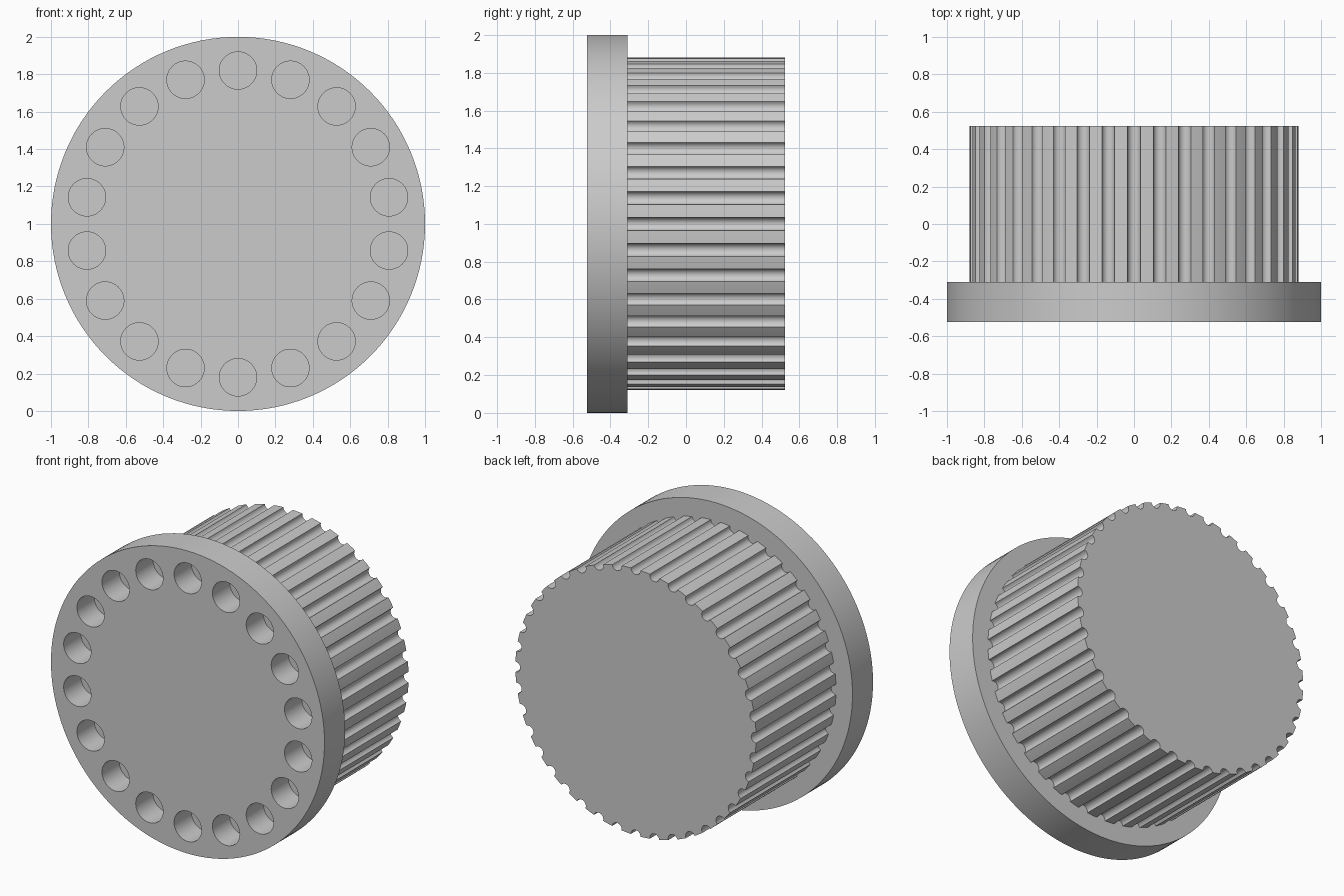
import bpy
import bmesh
from math import sin, cos, pi, radians, asin
from mathutils import Matrix, Vector

if "Cube" in bpy.data.objects:
    bpy.data.objects.remove(bpy.data.objects["Cube"], do_unlink=True)

FRONT, STEP, BACK = -0.525, -0.31, 0.525
AXIS_Z = 1.0

grey = bpy.data.materials.new("plain grey")
grey.use_nodes = True
grey.diffuse_color = (0.6, 0.6, 0.6, 1)
grey.node_tree.nodes["Principled BSDF"].inputs["Base Color"].default_value = (0.6, 0.6, 0.6, 1)


def ring_point(radius, angle):
    """Point around the y axis, with angle 0 at the top."""
    return Vector((radius * sin(angle), 0, AXIS_Z + radius * cos(angle)))


def circle(centre, radius, sides):
    return [centre + Vector((radius * sin(2 * pi * i / sides), 0,
                             radius * cos(2 * pi * i / sides))) for i in range(sides)]


def prism(name, outlines, y0, y1):
    """Extrude closed outlines along y into capped solids."""
    bm = bmesh.new()
    for outline in outlines:
        face = bm.faces.new([bm.verts.new((p.x, y0, p.z)) for p in outline])
        out = bmesh.ops.extrude_face_region(bm, geom=[face], use_keep_orig=True)
        moved = [v for v in out["geom"] if isinstance(v, bmesh.types.BMVert)]
        bmesh.ops.translate(bm, verts=moved, vec=(0, y1 - y0, 0))
    bmesh.ops.recalc_face_normals(bm, faces=bm.faces)
    mesh = bpy.data.meshes.new(name)
    bm.to_mesh(mesh)
    bm.free()
    mesh.materials.append(grey)
    obj = bpy.data.objects.new(name, mesh)
    bpy.context.collection.objects.link(obj)
    return obj


def smooth(obj):
    bpy.ops.object.select_all(action="DESELECT")
    obj.select_set(True)
    bpy.context.view_layer.objects.active = obj
    bpy.ops.object.shade_smooth_by_angle(angle=radians(30))


# Wide front flange with a ring of blind round holes
HOLES, HOLE_RING, HOLE_R, HOLE_DEPTH = 18, 0.82, 0.1, 0.18
flange = prism("flange", [circle(Vector((0, 0, AXIS_Z)), 1.0, 128)], FRONT, STEP)
cutter = prism("hole_cutter",
               [circle(ring_point(HOLE_RING, 2 * pi * k / HOLES), HOLE_R, 40) for k in range(HOLES)],
               FRONT - 0.1, FRONT + HOLE_DEPTH)
cutter.hide_render = True
cut = flange.modifiers.new("holes", "BOOLEAN")
cut.operation = "DIFFERENCE"
cut.solver = "EXACT"
cut.object = cutter
bpy.context.view_layer.objects.active = flange
bpy.ops.object.modifier_apply(modifier=cut.name)
bpy.data.objects.remove(cutter, do_unlink=True)
smooth(flange)

# Barrel with round grooves cut along its length
GROOVES, BARREL_R, GROOVE_R, ARC = 40, 0.88, 0.035, 10
half = asin(GROOVE_R / BARREL_R)
pitch = 2 * pi / GROOVES
outline = []
for k in range(GROOVES):
    mid = k * pitch
    radial = Vector((sin(mid), 0, cos(mid)))
    along = Vector((cos(mid), 0, -sin(mid)))
    centre = ring_point(BARREL_R * cos(half), mid)
    for i in range(ARC + 1):
        t = pi * i / ARC
        outline.append(centre - along * GROOVE_R * cos(t) - radial * GROOVE_R * sin(t))
    # land between two grooves
    for i in (1, 2):
        outline.append(ring_point(BARREL_R, mid + half + (pitch - 2 * half) * i / 3))
barrel = prism("grooved_barrel", [outline], STEP, BACK)
smooth(barrel)
